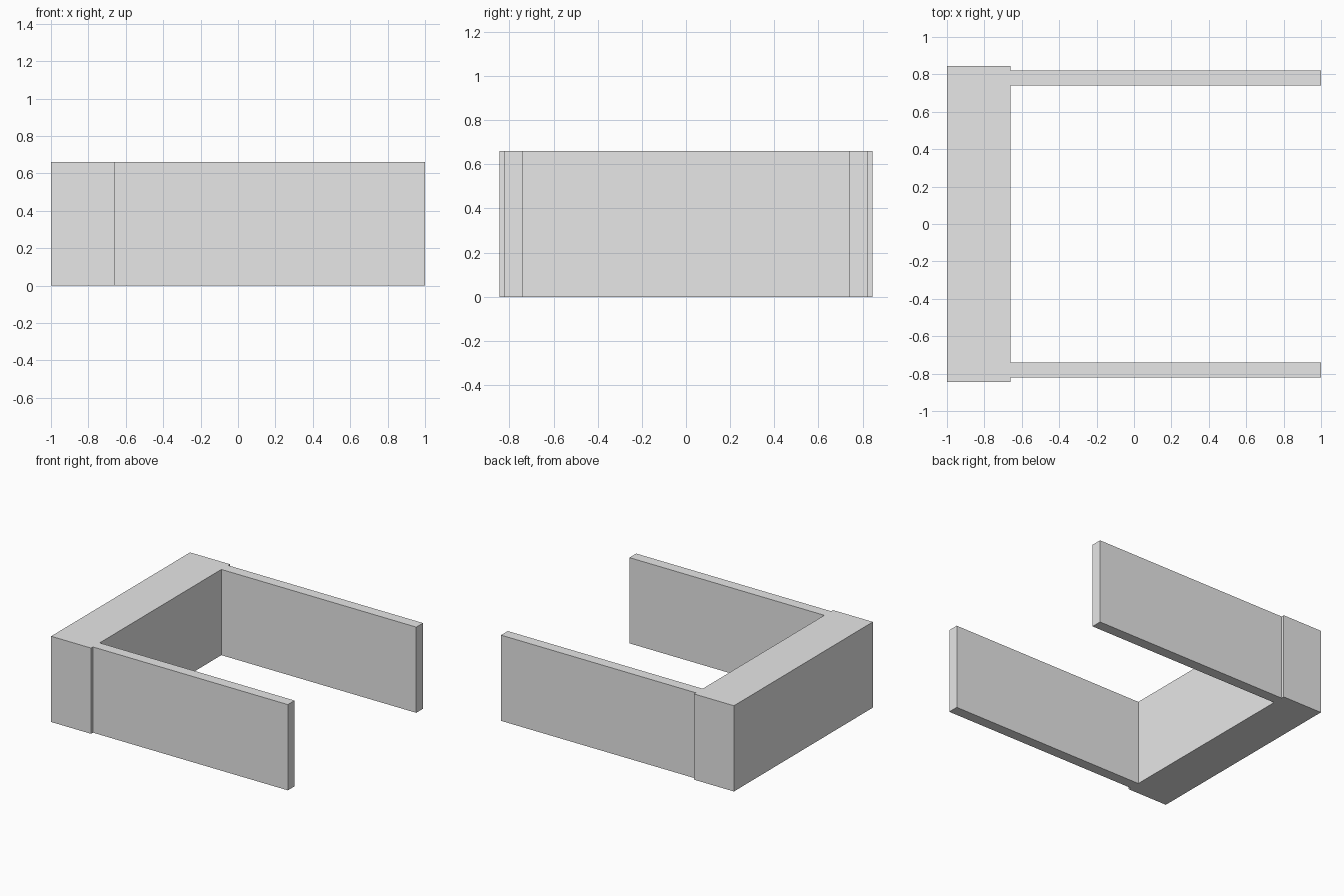
import bpy

default_cube = bpy.data.objects.get("Cube")
if default_cube:
    bpy.data.objects.remove(default_cube, do_unlink=True)

HEIGHT = 0.66
JOINT_X = -0.66

# Single plain grey for every part
grey = bpy.data.materials.new("light_grey")
grey.use_nodes = True
colour = (0.8, 0.8, 0.8, 1.0)
grey.diffuse_color = colour
grey.node_tree.nodes["Principled BSDF"].inputs["Base Color"].default_value = colour


def box(name, x_range, y_range, z_range):
    """Add a flat-faced box spanning the given ranges."""
    ranges = (x_range, y_range, z_range)
    bpy.ops.mesh.primitive_cube_add(size=1, location=[(a + b) / 2 for a, b in ranges])
    obj = bpy.context.object
    obj.name = name
    obj.scale = [b - a for a, b in ranges]
    bpy.ops.object.transform_apply(location=False, rotation=False, scale=True)
    obj.data.materials.append(grey)
    return obj


# Thick block joining the two walls
box("end_block", (-1, JOINT_X), (-0.845, 0.845), (0, HEIGHT))

# Thin parallel walls, set slightly in from the block ends
for name, side in (("front_wall", -1), ("back_wall", 1)):
    y_range = sorted((side * 0.74, side * 0.822))
    box(name, (JOINT_X, 1), y_range, (0, HEIGHT))
